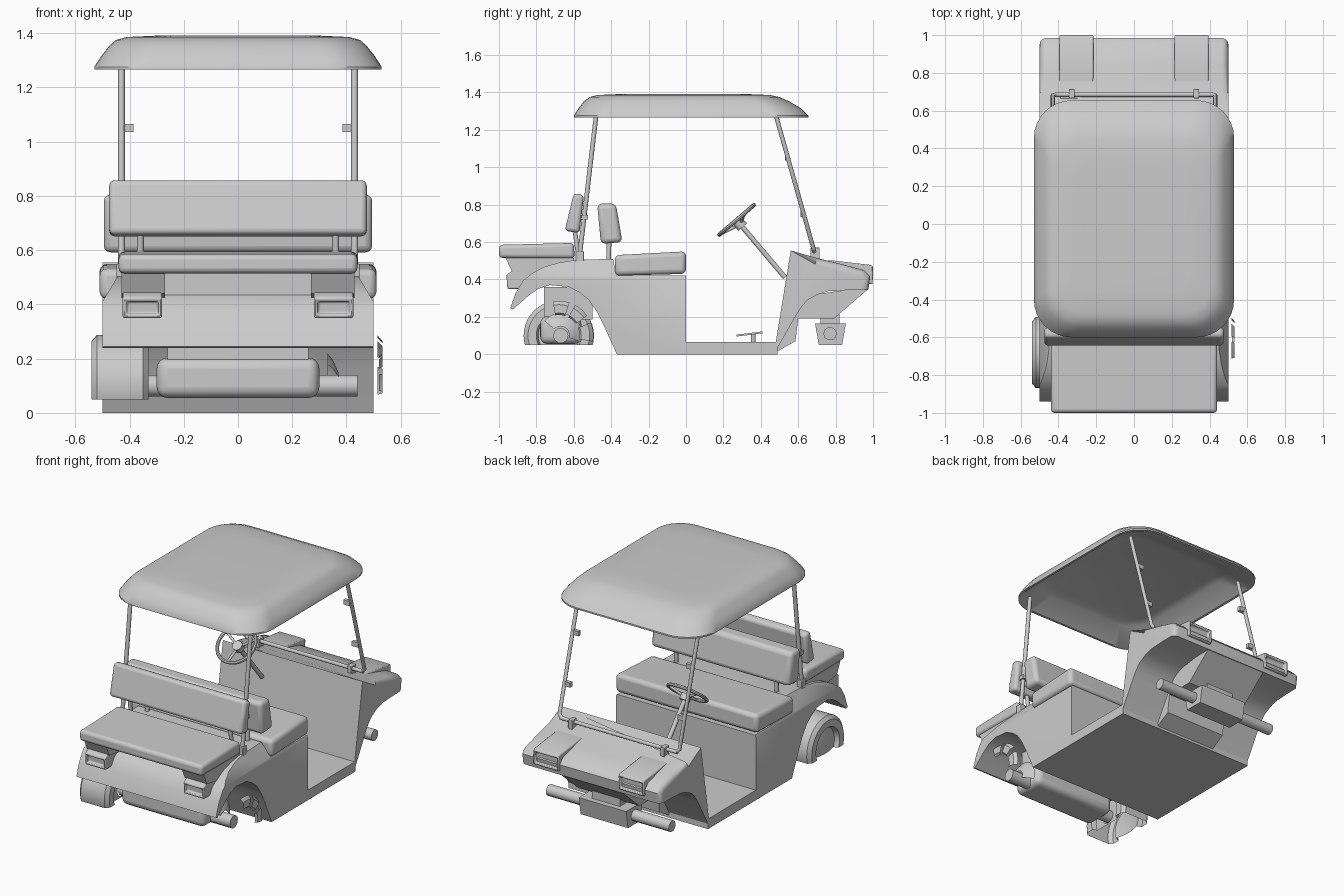
import bpy, bmesh, math
from mathutils import Vector

if "Cube" in bpy.data.objects:
    bpy.data.objects.remove(bpy.data.objects["Cube"])


def finish(name, bm, bevel=0, segs=3, angle=35):
    bmesh.ops.recalc_face_normals(bm, faces=bm.faces[:])
    me = bpy.data.meshes.new(name)
    bm.to_mesh(me)
    bm.free()
    ob = bpy.data.objects.new(name, me)
    bpy.context.collection.objects.link(ob)
    bpy.ops.object.select_all(action='DESELECT')
    ob.select_set(True)
    bpy.context.view_layer.objects.active = ob
    bpy.ops.object.shade_smooth_by_angle(angle=math.radians(angle))
    if bevel:
        m = ob.modifiers.new("bevel", 'BEVEL')
        m.width, m.segments = bevel, segs
        m.limit_method, m.angle_limit = 'ANGLE', math.radians(40)
    return ob


def slab(pts, x0, x1):
    """Side profile (y, z) extruded from x0 to x1."""
    bm = bmesh.new()
    a = [bm.verts.new((x0, y, z)) for y, z in pts]
    b = [bm.verts.new((x1, y, z)) for y, z in pts]
    bm.faces.new(a)
    bm.faces.new(b[::-1])
    for i in range(len(a)):
        j = (i + 1) % len(a)
        bm.faces.new((a[i], b[i], b[j], a[j]))
    bmesh.ops.recalc_face_normals(bm, faces=bm.faces[:])
    return bm


def part(name, pts, x0, x1, bevel=0, segs=3):
    return finish(name, slab(pts, x0, x1), bevel, segs)


def rect(y0, y1, z0, z1):
    return [(y0, z0), (y1, z0), (y1, z1), (y0, z1)]


def skin(rings, closed=True, caps=False):
    bm = bmesh.new()
    vs = [[bm.verts.new(p) for p in r] for r in rings]
    n = len(vs[0])
    for a, b in zip(vs, vs[1:]):
        for i in range(n if closed else n - 1):
            j = (i + 1) % n
            bm.faces.new((a[i], a[j], b[j], b[i]))
    if caps:
        bm.faces.new(vs[0])
        bm.faces.new(vs[-1])
    return bm


def lathe(prof, cy, cz, a0=0, a1=360, n=40):
    """(x, radius) profile turned about an axle along x."""
    full = a1 - a0 == 360
    angs = [math.radians(a0 + (a1 - a0) * i / n) for i in range(n if full else n + 1)]
    return skin([[(x, cy + r * math.cos(t), cz + r * math.sin(t)) for t in angs]
                 for x, r in prof], full)


def tube(name, pts, r):
    cu = bpy.data.curves.new(name, 'CURVE')
    cu.dimensions, cu.bevel_depth, cu.bevel_resolution = '3D', r, 3
    cu.use_fill_caps = True
    sp = cu.splines.new('POLY')
    sp.points.add(len(pts) - 1)
    for p, co in zip(sp.points, pts):
        p.co = (*co, 1)
    bpy.context.collection.objects.link(bpy.data.objects.new(name, cu))


def lamp(name, pts, x0, x1, side):
    """Lamp housing with a recessed lens on its outward face."""
    bm = slab(pts, x0, x1)
    f = max(bm.faces, key=lambda f: f.normal.y * side)
    bmesh.ops.inset_region(bm, faces=[f], thickness=0.018)
    bmesh.ops.inset_region(bm, faces=[f], thickness=0.006, depth=-0.02)
    finish(name, bm, 0.007, 2)


# Rear body with wheel arches and chamfered shoulders
bm = slab([(0, 0), (0, .42), (-.37, .42), (-.39, .51), (-.58, .505), (-.68, .49), (-.76, .467),
           (-.82, .435), (-.87, .395), (-.91, .33), (-.94, .245), (-.925, .24), (-.84, .315),
           (-.79, .35), (-.73, .37), (-.625, .36), (-.57, .33), (-.52, .29), (-.475, .225),
           (-.44, .155), (-.37, 0)], -.5, .5)
for s in (-1, 1):
    cut = bmesh.ops.bisect_plane(bm, geom=bm.verts[:] + bm.edges[:] + bm.faces[:], dist=1e-5,
                                 plane_co=(s * .5, 0, .41), plane_no=(s * .1, 0, .06), clear_outer=True)
    bmesh.ops.holes_fill(bm, edges=[e for e in bm.edges if e.is_boundary], sides=0)
finish("rear_body", bm)

# Floor pan
part("floor", rect(-.01, .49, 0, .065), -.5, .5)

# Front body with dash, cowl and front wheel arches
bm = slab([(.47, 0), (.48, .065), (.56, .555), (.7, .515), (.84, .48), (.95, .45), (.985, .415),
           (.975, .345), (.86, .343), (.76, .337), (.7, .318), (.65, .29), (.615, .25),
           (.59, .21)], -.5, .5)
edges = [e for e in bm.edges if all(v.co.y > .55 and v.co.z > .34 and v.co.y > .56 - .3 * (.55 - v.co.z)
         for v in e.verts) and not all(v.co.z < .35 for v in e.verts)
         and abs(e.verts[0].co.x - e.verts[1].co.x) < .01]
bmesh.ops.bevel(bm, geom=edges, offset=.035, segments=4, profile=.5, affect='EDGES')
finish("front_body", bm)
part("front_frame", [(.585, .07), (.47, .005), (.55, .3), (.97, .36), (.97, .345), (.79, .19), (.6, .19)], -.22, .22)

# Head and tail lamps
for s in (-1, 1):
    a, b = sorted((s * .215, s * .395))
    lamp("headlamp", [(.66, .5), (.78, .502), (.985, .478), (1, .47), (.998, .375), (.9, .375)], a, b, 1)
    a, b = sorted((s * .28, s * .425))
    lamp("tail_lamp", [(-.955, .35), (-.96, .425), (-.93, .445), (-.8, .45), (-.8, .35)], a, b, -1)
    a, b = sorted((s * .27, s * .43))
    part("rear_seat_bracket", [(-.965, .515), (-.93, .44), (-.8, .42), (-.6, .46), (-.6, .515)], a, b)
part("rear_seat_base", rect(-.82, -.6, .4, .515), -.3, .3)

# Seats
part("seat_cushion", [(-.38, .53), (0, .55), (0, .43), (-.38, .42)], -.51, .51, .025)
part("seat_back", [(-.475, .805), (-.375, .805), (-.34, .6), (-.455, .59)], -.495, .495, .025)
part("rear_seat_cushion", [(-1, .585), (-.6, .595), (-.595, .512), (-1, .515)], -.44, .44, .02)
part("rear_seat_back", [(-.6, .862), (-.545, .85), (-.57, .648), (-.648, .66)], -.475, .475, .02)

# Roof shell: rounded rectangles lofted over the top and back underneath
def roof_ring(w, y0, y1, z, r):
    pts = []
    for cx, cy, a in ((w - r, y1 - r, 0), (r - w, y1 - r, 90), (r - w, y0 + r, 180), (w - r, y0 + r, 270)):
        for i in range(9):
            t = math.radians(a + i * 11.25)
            pts.append((cx + r * math.cos(t), cy + r * math.sin(t), z))
    return pts

rings = [roof_ring(*a) for a in (
    (.37, -.42, .4, 1.365, .12), (.42, -.48, .47, 1.35, .16), (.515, -.585, .635, 1.266, .19),
    (.53, -.6, .655, 1.266, .2), (.53, -.6, .655, 1.276, .2), (.505, -.575, .615, 1.315, .19),
    (.475, -.545, .55, 1.353, .18), (.45, -.515, .5, 1.375, .17), (.41, -.475, .45, 1.386, .15),
    (.3, -.36, .33, 1.391, .1))]
finish("roof", skin(rings, True, True))

# Roof posts, clips and seat brackets
for s in (-1, 1):
    x = s * .43
    tube("rear_post", [(x, -.57, .49), (x, -.565, .56), (x, -.48, 1.28)], .013)
    tube("front_post", [(s * .33, .685, .55), (s * .41, .685, .55), (x, .68, .57), (x, .48, 1.28)], .012)
    for z in (1.05, .75):
        y = .68 - (z - .55) * .28
        a, b = sorted((s * .385, s * .43))
        part("windscreen_clip", rect(y - .012, y + .012, z - .015, z + .015), a, b)
    a, b = sorted((s * .315, s * .345))
    part("bar_clamp", rect(.665, .715, .51, .57), a, b, .004)
    part("post_foot", rect(-.59, -.545, .495, .55), x - .018, x + .018, .004)
    tube("seat_back_post", [(s * .36, -.415, .48), (s * .36, -.41, .64)], .013)
    tube("rear_back_post", [(s * .36, -.57, .49), (s * .36, -.6, .7)], .013)
    part("back_bracket", rect(-.59, -.525, .72, .745), x - .02, x + .02)
tube("windscreen_bar", [(-.42, .685, .55), (.42, .685, .55)], .012)

# Steering wheel, column and pedals
sx, c = -.2, Vector((-.2, .27, .718))
u = Vector((0, .76, .65))
n = Vector((0, .65, -.76))
bpy.ops.mesh.primitive_torus_add(major_radius=.122, minor_radius=.011, major_segments=32, minor_segments=8,
                                 location=c, rotation=(math.atan2(.65, .76), 0, 0))
bpy.context.object.name = "steering_wheel"
bpy.ops.object.shade_smooth_by_angle()
hub = c + n * .03
for k in range(3):
    t = math.radians(k * 120 - 90)
    rim = c + (Vector((1, 0, 0)) * math.cos(t) + u * math.sin(t)) * .12
    tube("steering_spoke", [hub, rim], .008)
tube("steering_hub", [c + n * .01, c + n * .05], .032)
tube("steering_column", [hub, (sx, .53, .41)], .014)
for x in (-.26, -.14):
    part("pedal", [(.27, .095), (.41, .112), (.41, .122), (.27, .105)], x - .035, x + .035)
    tube("pedal_stem", [(x, .36, .06), (x, .36, .108)], .012)

# Front axle
tube("front_axle", [(-.44, .77, .11), (.44, .77, .11)], .036)
part("front_axle_box", [(.69, .165), (.855, .165), (.835, .05), (.71, .05)], -.17, .17)
part("front_axle_mount", rect(.72, .82, .16, .26), -.1, .1)

# Rear axle and drive housing
tube("rear_axle", [(-.36, -.67, .1), (.44, -.67, .1)], .041)
part("drive_housing", rect(-.78, -.56, .055, .203), -.3, .3, .04, 4)
part("drive_mount", rect(-.76, -.5, .185, .36), -.26, .26)

# Rear left wheel, open at the bottom
bm = lathe([(-.36, .04), (-.36, .11), (-.33, .12), (-.33, .165), (-.35, .188), (-.52, .188), (-.54, .165),
            (-.54, .12), (-.51, .11), (-.525, .05), (-.525, .001)], -.68, .1)
bmesh.ops.bisect_plane(bm, geom=bm.verts[:] + bm.edges[:] + bm.faces[:], dist=1e-5,
                       plane_co=(0, 0, .05), plane_no=(0, 0, -1), clear_outer=True)
finish("rear_left_wheel", bm)

# Rear right wheel, only broken pieces remain
for a0, a1 in ((-10, 22), (35, 62), (72, 100)):
    finish("rear_right_tyre_piece", lathe([(.515, .185), (.533, .165), (.533, .12), (.52, .11)],
                                          -.68, .1, a0, a1, 6))
finish("rear_right_hub_piece", lathe([(.33, .115), (.35, .09), (.37, .045)], -.67, .105, -20, 140, 16))
